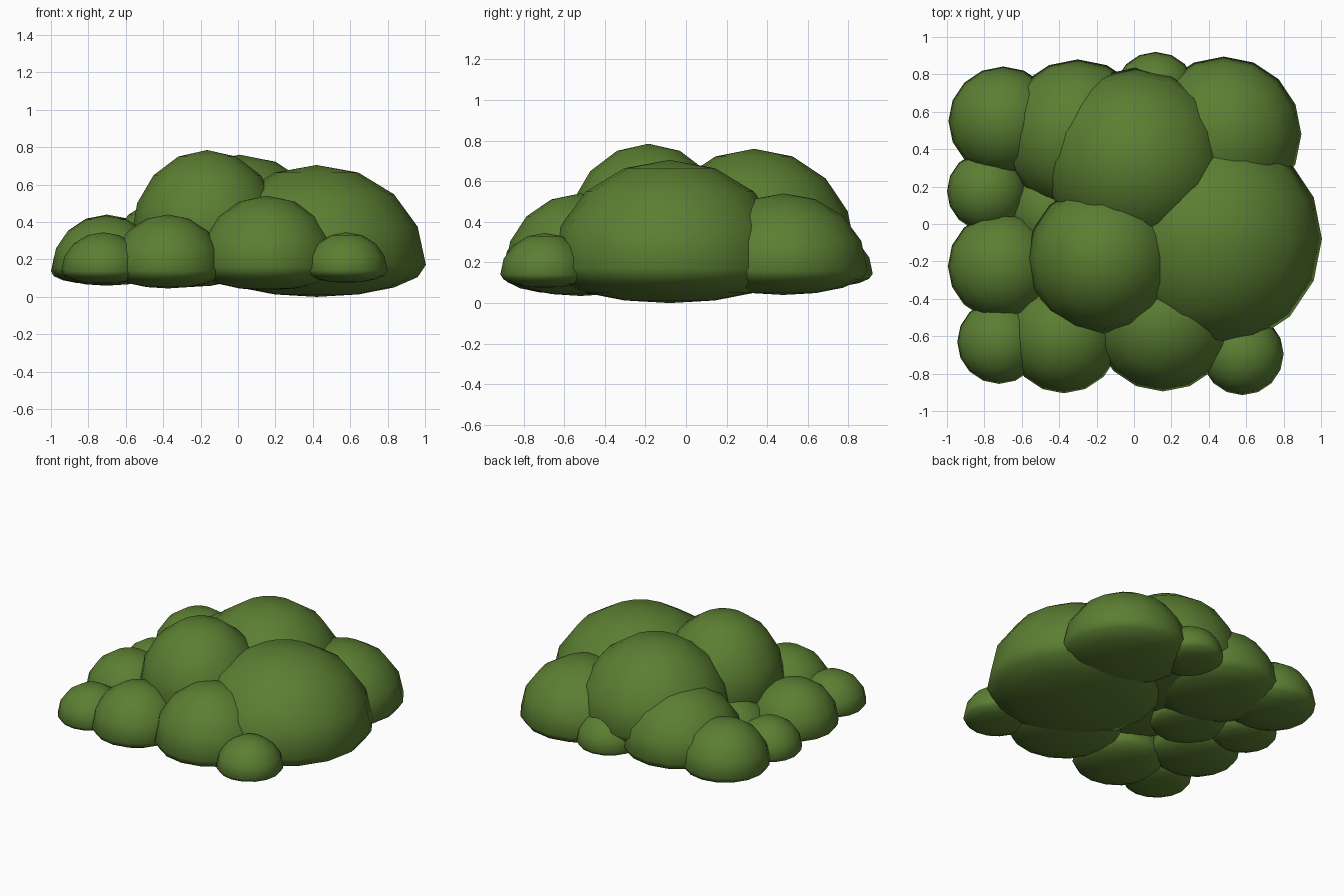
import bpy, bmesh

if "Cube" in bpy.data.objects:
    bpy.data.objects.remove(bpy.data.objects["Cube"])

green = bpy.data.materials.new("leaf_green")
green.diffuse_color = (0.105, 0.21, 0.032, 1)
green.use_nodes = True
green.node_tree.nodes["Principled BSDF"].inputs["Base Color"].default_value = green.diffuse_color


# One leafy clump: a low-poly ball whose lower half is squashed flat
def clump(name, x, y, radius, top, bottom, squash=0.32):
    height = (top - bottom) / (1 + squash)
    zc = top - height
    bm = bmesh.new()
    bmesh.ops.create_uvsphere(bm, u_segments=16, v_segments=8, radius=1)
    for v in bm.verts:
        dz = v.co.z * height * (squash if v.co.z < 0 else 1)
        v.co = (x + v.co.x * radius, y + v.co.y * radius, zc + dz)
    for f in bm.faces:
        f.smooth = True
    mesh = bpy.data.meshes.new(name)
    bm.to_mesh(mesh)
    bm.free()
    mesh.materials.append(green)
    bpy.context.collection.objects.link(bpy.data.objects.new(name, mesh))


# Large clumps and crown
clump("right_clump", 0.42, -0.08, 0.585, 0.705, 0.0)
clump("crown_back", 0.01, 0.335, 0.50, 0.76, 0.10)
clump("crown_front", -0.165, -0.185, 0.405, 0.785, 0.15, 0.38)

# Medium clumps around the rim
clump("back_right_clump", 0.48, 0.48, 0.415, 0.54, 0.04)
clump("back_left_clump", -0.30, 0.475, 0.405, 0.55, 0.05)
clump("front_clump", 0.155, -0.52, 0.375, 0.54, 0.035)
clump("front_left_clump", -0.375, -0.605, 0.30, 0.44, 0.045)
clump("left_clump", -0.705, -0.225, 0.29, 0.435, 0.06)
clump("left_back_corner_clump", -0.70, 0.55, 0.292, 0.44, 0.06)

# Small clumps filling the edges
clump("front_right_tuft", 0.58, -0.695, 0.22, 0.345, 0.075)
clump("front_left_tuft", -0.72, -0.63, 0.225, 0.345, 0.07)
clump("left_tuft", -0.785, 0.175, 0.215, 0.34, 0.07)
clump("back_tuft", 0.115, 0.70, 0.22, 0.35, 0.08)
clump("inner_tuft", -0.41, 0.06, 0.25, 0.34, 0.07)
